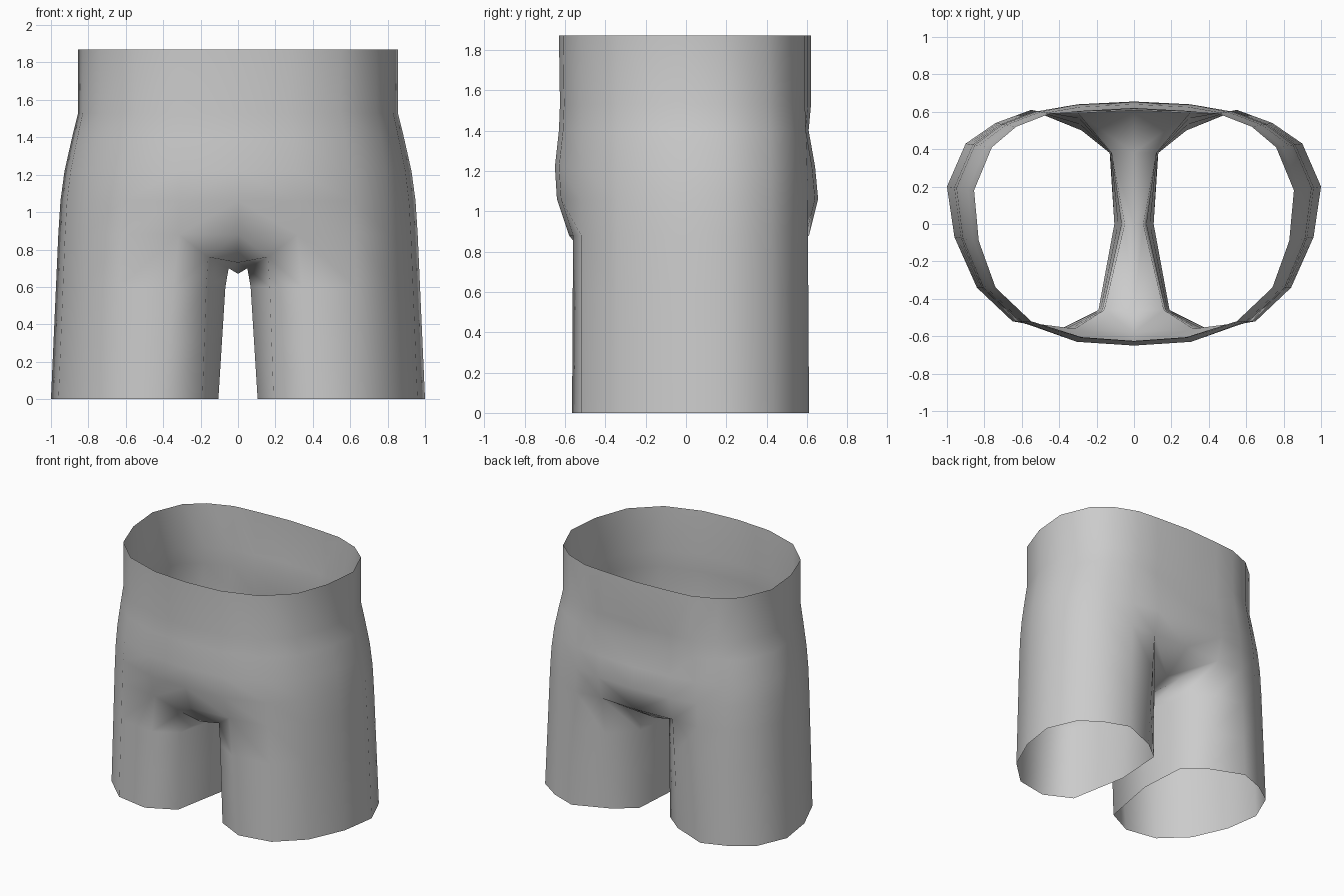
import bpy
import bmesh
from mathutils import Vector

if "Cube" in bpy.data.objects:
    bpy.data.objects.remove(bpy.data.objects["Cube"])

# Half outlines (x, y), running from centre front round the +x side to centre back
WAIST = [(0, -.63), (.28, -.61), (.55, -.52), (.74, -.34), (.83, -.09), (.855, .18),
         (.76, .41), (.63, .52), (.45, .59), (.28, .615), (0, .62)]
# Leg opening: outer points match waist columns 1 to 9, then three inner points
HEM = [(.40, -.565), (.65, -.52), (.84, -.34), (.96, -.07), (1.0, .20), (.90, .43),
       (.74, .54), (.55, .61), (.28, .50), (.13, .38), (.105, 0), (.19, -.46)]
# Body levels: height, flare towards the hem, centre front y, centre back y
LEVELS = [(1.87, 0, -.63, .62), (1.53, 0, -.625, .62), (1.40, .22, -.63, .608),
          (1.22, .50, -.65, .64), (1.06, .65, -.64, .655), (.88, .73, -.58, .61)]
# Crotch rows from front to back: centre point and side point
CROTCH = [((0, -.46, .73), (.16, -.46, .76)),
          ((0, 0, .67), (.05, 0, .70)),
          ((0, .38, .73), (.12, .38, .76))]
LEG_HEIGHTS = [.60, .30, 0]

bm = bmesh.new()


def body_ring(z, t, front, back):
    pts = [(0, front, z), (.28 + .05 * t, front + .02, z)]
    for i in range(2, 9):
        p = Vector(WAIST[i]).lerp(Vector(HEM[i - 1]), t)
        pts.append((p.x, p.y, z))
    pts += [(.28 + .03 * t, back - .015, z), (0, back, z)]
    return [bm.verts.new(p) for p in pts]


def bridge(upper, lower, closed=False):
    n = len(upper)
    for i in range(n if closed else n - 1):
        k = (i + 1) % n
        bm.faces.new((upper[i], lower[i], lower[k], upper[k]))


# Waist and hips
rings = [body_ring(*level) for level in LEVELS]
for a, b in zip(rings, rings[1:]):
    bridge(a, b)

# Crotch gusset
hip = rings[-1]
centre = [hip[0]] + [bm.verts.new(c) for c, s in CROTCH] + [hip[10]]
side = [hip[1]] + [bm.verts.new(s) for c, s in CROTCH] + [hip[9]]
for j in range(4):
    bm.faces.new((centre[j], centre[j + 1], side[j + 1], side[j]))

# Leg tube
top = hip[1:10] + [side[3], side[2], side[1]]
previous = top
for z in LEG_HEIGHTS:
    s = 1 - z / .88
    ring = []
    for v, h in zip(top, HEM):
        p = v.co.xy.lerp(Vector(h), s)
        ring.append(bm.verts.new((p.x, p.y, z)))
    bridge(previous, ring, closed=True)
    previous = ring

for f in bm.faces:
    f.smooth = True
mesh = bpy.data.meshes.new("shorts")
bm.to_mesh(mesh)
bm.free()

# Plain grey cloth
cloth = bpy.data.materials.new("grey_cloth")
cloth.use_nodes = True
colour = (.6, .6, .6, 1)
cloth.diffuse_color = colour
cloth.node_tree.nodes["Principled BSDF"].inputs["Base Color"].default_value = colour
mesh.materials.append(cloth)

shorts = bpy.data.objects.new("shorts", mesh)
bpy.context.collection.objects.link(shorts)

# Second half
mirror = shorts.modifiers.new("mirror", 'MIRROR')
mirror.use_axis[0] = True
mirror.use_clip = True
mirror.merge_threshold = .001
